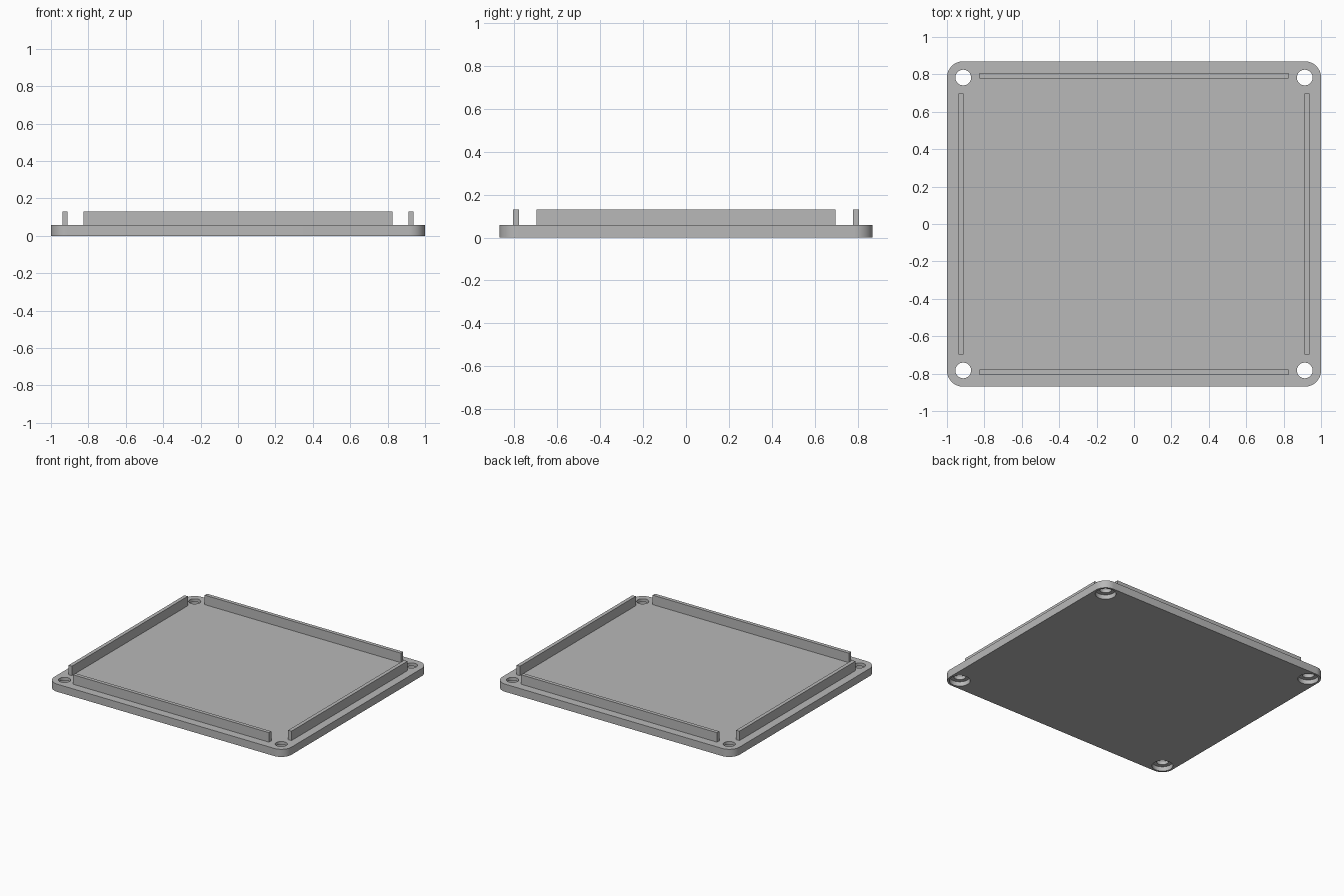
import bpy, bmesh, math

if "Cube" in bpy.data.objects:
    bpy.data.objects.remove(bpy.data.objects["Cube"])

HX, HY = 1.0, 0.87          # plate half sizes
R = 0.087                   # corner radius, concentric with the holes
T, TOP = 0.058, 0.13        # plate thickness, lip top
HOLE_R, BORE_R, BORE_D = 0.042, 0.072, 0.034

grey = bpy.data.materials.new("plain grey")
grey.diffuse_color = (0.48, 0.48, 0.48, 1)
grey.use_nodes = True
grey.node_tree.nodes["Principled BSDF"].inputs["Base Color"].default_value = grey.diffuse_color


def make_object(name, bm):
    bmesh.ops.recalc_face_normals(bm, faces=bm.faces[:])
    mesh = bpy.data.meshes.new(name)
    bm.to_mesh(mesh)
    bm.free()
    mesh.materials.append(grey)
    ob = bpy.data.objects.new(name, mesh)
    bpy.context.collection.objects.link(ob)
    return ob


def extrude_outline(bm, pts, z0, z1):
    face = bm.faces.new([bm.verts.new((x, y, z0)) for x, y in pts])
    new = bmesh.ops.extrude_face_region(bm, geom=[face])["geom"]
    verts = [v for v in new if isinstance(v, bmesh.types.BMVert)]
    bmesh.ops.translate(bm, verts=verts, vec=(0, 0, z1 - z0))


# Rounded plate
outline = []
for i, (sx, sy) in enumerate([(1, 1), (-1, 1), (-1, -1), (1, -1)]):
    for k in range(17):
        a = math.pi / 2 * (i + k / 16)
        outline.append((sx * (HX - R) + R * math.cos(a), sy * (HY - R) + R * math.sin(a)))
bm = bmesh.new()
extrude_outline(bm, outline, 0, T)
plate = make_object("base_plate", bm)

# Stepped cutters: counterbore below, screw hole through
bm = bmesh.new()
profile = [(BORE_R, -0.05), (BORE_R, BORE_D), (HOLE_R, BORE_D), (HOLE_R, T + 0.05)]
N = 48
for sx in (-1, 1):
    for sy in (-1, 1):
        rings = [[bm.verts.new((sx * (HX - R) + r * math.cos(2 * math.pi * k / N),
                                sy * (HY - R) + r * math.sin(2 * math.pi * k / N), z))
                  for k in range(N)] for r, z in profile]
        for lo, hi in zip(rings, rings[1:]):
            for k in range(N):
                j = (k + 1) % N
                bm.faces.new((lo[k], lo[j], hi[j], hi[k]))
        bm.faces.new(rings[0][::-1])
        bm.faces.new(rings[-1])
cutter = make_object("screw_hole_cutter", bm)
cutter.hide_render = True

mod = plate.modifiers.new("screw_holes", "BOOLEAN")
mod.object = cutter
mod.operation = "DIFFERENCE"
mod.solver = "EXACT"
bpy.context.view_layer.objects.active = plate
plate.select_set(True)
bpy.ops.object.modifier_apply(modifier=mod.name)
bpy.data.objects.remove(cutter)
bpy.ops.object.shade_smooth_by_angle(angle=math.radians(30))


# Four locating lips
def lip(name, x0, x1, y0, y1):
    bm = bmesh.new()
    extrude_outline(bm, [(x0, y0), (x1, y0), (x1, y1), (x0, y1)], T - 0.002, TOP)
    make_object(name, bm)


lip("front_lip", -0.826, 0.826, -0.807, -0.779)
lip("back_lip", -0.826, 0.826, 0.779, 0.807)
lip("left_lip", -0.939, -0.911, -0.697, 0.697)
lip("right_lip", 0.911, 0.939, -0.697, 0.697)
